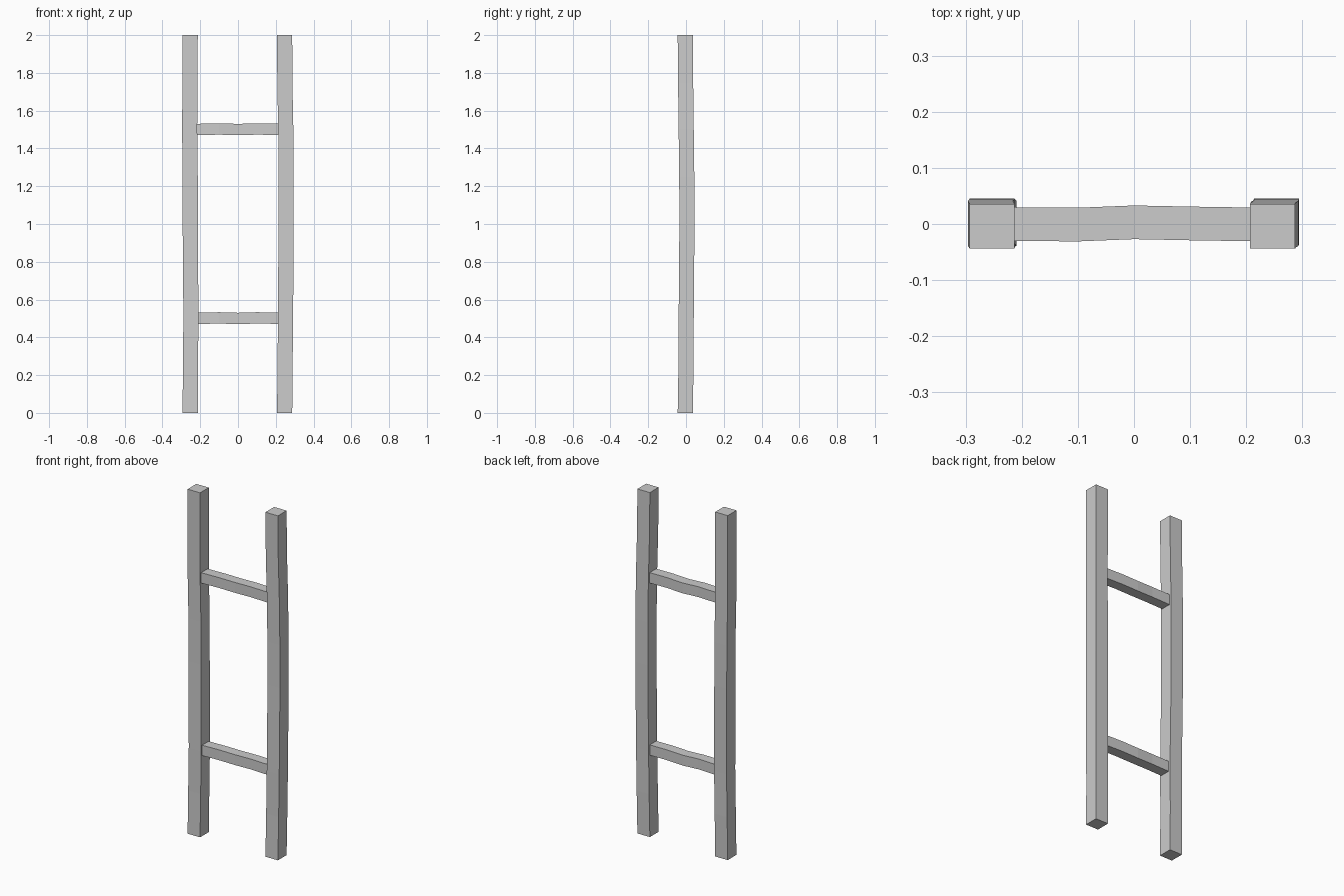
import bpy, bmesh
from mathutils import Vector

if "Cube" in bpy.data.objects:
    bpy.data.objects.remove(bpy.data.objects["Cube"])


def beam(name, path, half, u, v):
    """Square bar swept along slightly wobbly centre points."""
    u, v = Vector(u) * half, Vector(v) * half
    bm = bmesh.new()
    rings = [[bm.verts.new(Vector(p) + u * a + v * b)
              for a, b in ((-1, -1), (1, -1), (1, 1), (-1, 1))] for p in path]
    for r, s in zip(rings, rings[1:]):
        for i in range(4):
            j = (i + 1) % 4
            bm.faces.new((r[i], r[j], s[j], s[i]))
    bm.faces.new(rings[0][::-1])
    bm.faces.new(rings[-1])
    bmesh.ops.recalc_face_normals(bm, faces=bm.faces)
    mesh = bpy.data.meshes.new(name)
    bm.to_mesh(mesh)
    bm.free()
    obj = bpy.data.objects.new(name, mesh)
    bpy.context.collection.objects.link(obj)


# Upright posts: sideways drift at evenly spaced heights
drift_y = [-0.004, 0.0, 0.001, 0.003, 0.005, 0.004, 0.001, -0.002, -0.004]
posts = {
    "left_post": [-0.253, -0.252, -0.249, -0.251, -0.253, -0.253, -0.256, -0.254, -0.253],
    "right_post": [0.247, 0.249, 0.252, 0.253, 0.254, 0.254, 0.253, 0.248, 0.247],
}
for name, xs in posts.items():
    path = [(x, y, 0.25 * i) for i, (x, y) in enumerate(zip(xs, drift_y))]
    beam(name, path, 0.04, (1, 0, 0), (0, 1, 0))

# Rungs: slightly bowed, ends set into the posts
bow = [(-0.23, 0.0, 0.0), (-0.1, -0.001, 0.003), (0.0, 0.003, 0.0),
       (0.1, 0.001, 0.003), (0.23, -0.001, 0.001)]
for name, z in (("lower_rung", 0.5), ("upper_rung", 1.5)):
    beam(name, [(x, y, z + dz) for x, y, dz in bow], 0.03, (0, 1, 0), (0, 0, 1))
